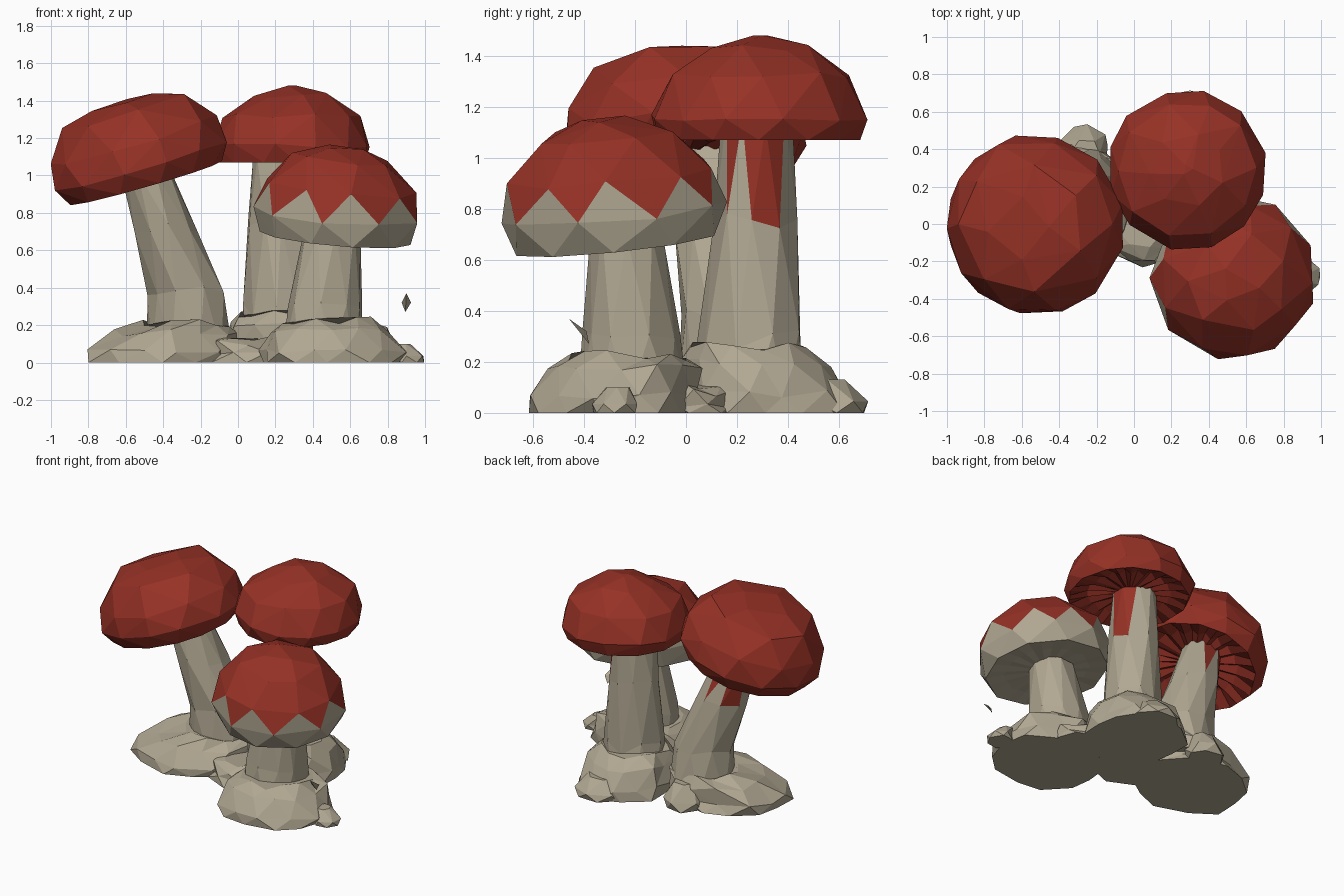
import bpy, bmesh, math, random
from mathutils import Matrix, Vector

if "Cube" in bpy.data.objects:
    bpy.data.objects.remove(bpy.data.objects["Cube"])

random.seed(7)
TAU = math.tau


def material(name, rgb):
    m = bpy.data.materials.new(name)
    m.diffuse_color = (*rgb, 1)
    m.use_nodes = True
    m.node_tree.nodes["Principled BSDF"].inputs["Base Color"].default_value = m.diffuse_color
    return m


RED = material("cap_red", (0.305, 0.031, 0.019))
BEIGE = material("stem_beige", (0.44, 0.39, 0.29))


def finish(name, bm):
    me = bpy.data.meshes.new(name)
    bm.to_mesh(me)
    bm.free()
    me.materials.append(BEIGE)
    me.materials.append(RED)
    ob = bpy.data.objects.new(name, me)
    bpy.context.collection.objects.link(ob)
    return ob


def jit(a):
    return 1 + random.uniform(-a, a)


def loft(name, rings, n, jr, jz=0.0, red_dir=None):
    """Triangulated stack of rings (cx, cy, z, rx, ry) with uneven corners."""
    bm = bmesh.new()
    loops = []
    for i, (cx, cy, z, rx, ry) in enumerate(rings):
        loop = []
        for j in range(n):
            a = (j + i / 2 + random.uniform(-0.15, 0.15)) / n * TAU
            k = jit(jr)
            dz = random.uniform(-jz, jz) if i else 0
            loop.append(bm.verts.new((cx + rx * k * math.cos(a), cy + ry * k * math.sin(a), z + dz)))
        loops.append(loop)
    bm.faces.new(loops[0][::-1])
    bm.faces.new(loops[-1])
    for i in range(len(loops) - 1):
        a, b = loops[i], loops[i + 1]
        for j in range(n):
            k = (j + 1) % n
            up = bm.faces.new((a[j], a[k], b[j]))
            down = bm.faces.new((b[j], a[k], b[k]))
            # red drips running from the cap down one side of the stem
            if red_dir is not None and i == len(loops) - 2:
                for f, lim in ((up, 0.3), (down, 0.72)):
                    c = f.calc_center_median()
                    ang = math.atan2(c.y - rings[-1][1], c.x - rings[-1][0])
                    if abs((ang - red_dir + math.pi) % TAU - math.pi) < lim:
                        f.material_index = 1
    return finish(name, bm)


def cap(name, center, tilt, profile, counts, gill, grey_below=None):
    """Faceted dome from the hull of a few rings, with a shallow gilled underside."""
    bm = bmesh.new()
    lip = []
    for i, ((r, z), n) in enumerate(zip(profile, counts)):
        for j in range(n):
            a = (j + 0.5 * (i % 2) + random.uniform(-0.12, 0.12)) / n * TAU
            k = jit(0.015)
            dz = random.uniform(-0.015, 0.015) if 0 < i < 4 else 0
            v = bm.verts.new((r * k * math.cos(a), r * k * math.sin(a), z + dz))
            if i == 0:
                lip.append(v.co.copy())
    bmesh.ops.convex_hull(bm, input=bm.verts[:])
    bmesh.ops.recalc_face_normals(bm, faces=bm.faces[:])
    bm.normal_update()
    bmesh.ops.delete(bm, geom=[f for f in bm.faces if f.normal.z < -0.97], context='FACES')
    bmesh.ops.delete(bm, geom=[v for v in bm.verts if not v.link_faces], context='VERTS')
    for f in bm.faces:
        z = f.calc_center_median().z
        f.material_index = 0 if grey_below and z < grey_below else 1
    # gills: alternating ridges running from the lip to the stem
    outer = []
    for j, p in enumerate(lip):
        q = lip[(j + 1) % len(lip)]
        outer += [p.lerp(q, t / 3) for t in range(3)]
    rows = [[], [], []]
    for j, p in enumerate(outer):
        g = gill * (0.5 + j % 2)
        for row, s, z in zip(rows, (1, 0.7, 0.2), (0, g, gill)):
            row.append(bm.verts.new((p.x * s, p.y * s, z)))
    for a, b in zip(rows, rows[1:]):
        for j in range(len(outer)):
            k = (j + 1) % len(outer)
            f = bm.faces.new((a[j], b[j], b[k], a[k]))
            f.material_index = 0 if grey_below else 1
    rot = Matrix.Rotation(math.radians(tilt[1]), 4, 'Y') @ Matrix.Rotation(math.radians(tilt[0]), 4, 'X')
    bmesh.ops.transform(bm, matrix=Matrix.Translation(center) @ rot, verts=bm.verts[:])
    return finish(name, bm)


def base(name, c, r, top, top_r, top_z, n=12):
    """Rocky mound that narrows up to the foot of a stem."""
    x, y = c
    mx, my = (x + top[0]) / 2, (y + top[1]) / 2
    loft(name, [
        (x, y, 0, r[0], r[1]),
        (x, y, top_z * 0.3, r[0] * 0.98, r[1] * 0.98),
        (mx, my, top_z * 0.76, (r[0] * 0.9 + top_r) / 2 + 0.03, (r[1] * 0.9 + top_r) / 2 + 0.03),
        (*top, top_z, top_r, top_r)], n, 0.08, 0.02)


# Caps
cap("left_cap", (-0.495, 0.0, 0.96), (3, -16),
    [(0.43, 0), (0.488, 0.1), (0.465, 0.24), (0.35, 0.405), (0.17, 0.45)], (13, 12, 10, 7, 4), 0.04)
cap("back_cap", (0.285, 0.29, 1.07), (0, 0),
    [(0.40, 0), (0.43, 0.09), (0.365, 0.25), (0.20, 0.36), (0.03, 0.41)], (13, 12, 10, 7, 3), 0.035)
cap("front_cap", (0.52, -0.27, 0.665), (6, 5),
    [(0.405, 0), (0.447, 0.12), (0.41, 0.27), (0.27, 0.435), (0.11, 0.49)], (10, 9, 9, 7, 3), 0.01,
    grey_below=0.205)

# Stems
loft("left_stem", [(-0.26, 0.19, 0.06, 0.23, 0.23), (-0.275, 0.18, 0.38, 0.21, 0.20),
                   (-0.39, 0.13, 0.72, 0.175, 0.17), (-0.50, 0.09, 1.04, 0.135, 0.13)],
     9, 0.06, 0.03, red_dir=math.radians(100))
loft("back_stem", [(0.235, 0.255, 0.06, 0.22, 0.22), (0.23, 0.255, 0.30, 0.20, 0.205),
                   (0.22, 0.265, 0.76, 0.17, 0.165), (0.22, 0.27, 1.13, 0.14, 0.14)],
     9, 0.05, 0.06, red_dir=0.0)
loft("front_stem", [(0.455, -0.20, 0.06, 0.22, 0.22), (0.465, -0.21, 0.30, 0.20, 0.195),
                    (0.505, -0.23, 0.70, 0.155, 0.14)],
     9, 0.05, 0.02)

# Rocky mounds joining the stems
base("left_base", (-0.41, 0.08), (0.41, 0.34), (-0.28, 0.17), 0.23, 0.21)
base("back_base", (0.25, 0.32), (0.33, 0.33), (0.235, 0.255), 0.23, 0.26)
base("front_base", (0.50, -0.29), (0.39, 0.345), (0.47, -0.23), 0.24, 0.225)
base("middle_base", (0.06, 0.02), (0.25, 0.24), (0.04, 0.02), 0.14, 0.13, 8)
base("side_base", (0.47, 0.02), (0.20, 0.16), (0.45, 0.02), 0.12, 0.11, 8)

# Smaller stones around the edge of the mounds: x, y, rx, ry, height
STONES = {
    "left_back_stone": (-0.27, 0.40, 0.14, 0.13, 0.17),
    "back_stone": (0.30, 0.58, 0.18, 0.13, 0.13),
    "edge_stone": (0.91, -0.28, 0.09, 0.09, 0.10),
}
for name, (x, y, rx, ry, h) in STONES.items():
    loft(name, [(x, y, 0, rx * 0.95, ry * 0.97), (x, y, h * 0.35, rx, ry),
                (x * 0.96, y * 0.96, h, rx * 0.55, ry * 0.55)], 6, 0.05)

# Loose chip beside the front stem
bm = bmesh.new()
for p in ((0.90, -0.46, 0.37), (0.895, -0.38, 0.27), (0.925, -0.39, 0.32), (0.875, -0.41, 0.32)):
    bm.verts.new(p)
bmesh.ops.convex_hull(bm, input=bm.verts[:])
bmesh.ops.recalc_face_normals(bm, faces=bm.faces[:])
finish("loose_chip", bm)
